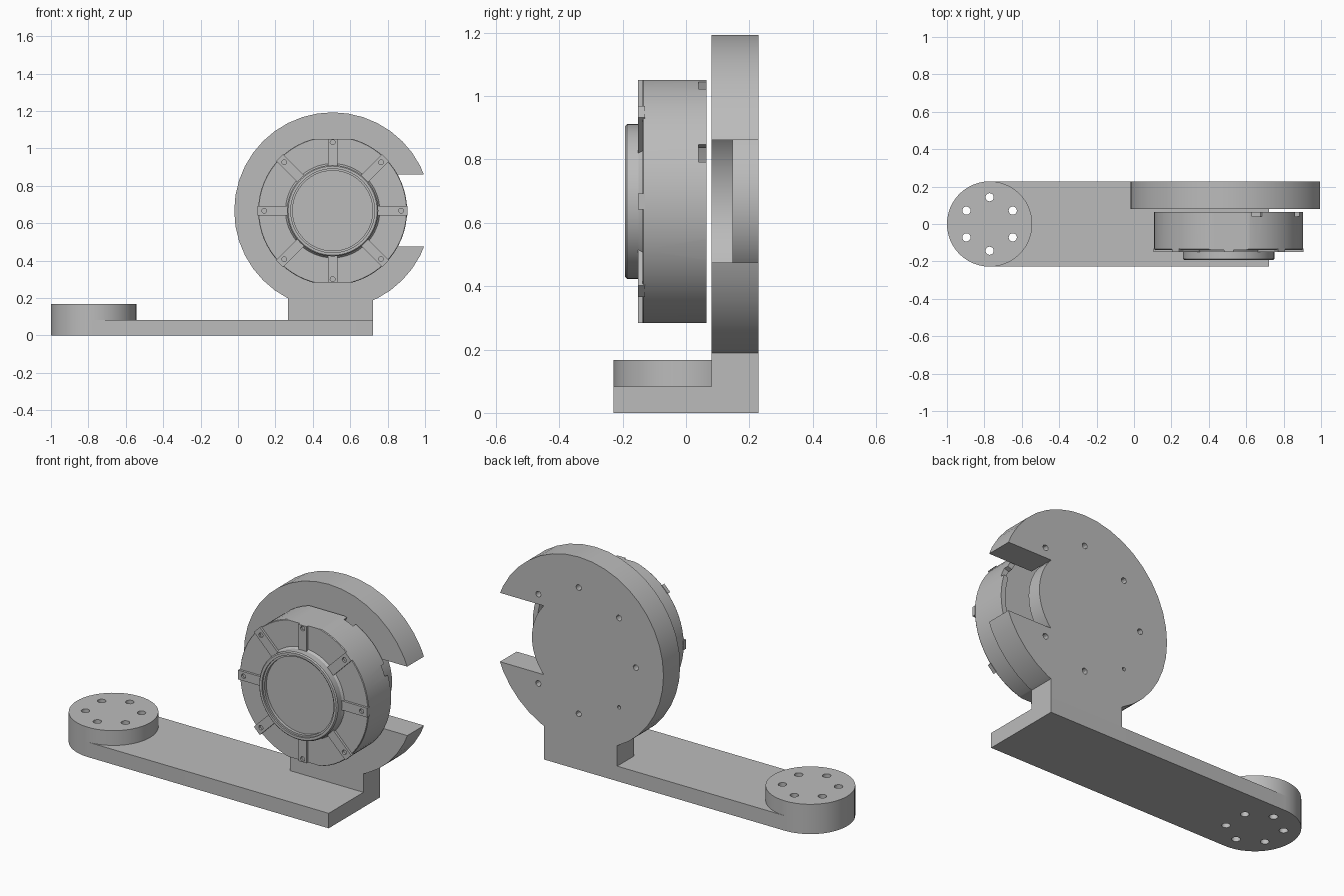
import bpy, bmesh, math
from mathutils import Matrix, Vector

if "Cube" in bpy.data.objects:
    bpy.data.objects.remove(bpy.data.objects["Cube"])

grey = bpy.data.materials.new("plain grey")
grey.use_nodes = True
COL = (0.5, 0.5, 0.5, 1)
grey.diffuse_color = COL
grey.node_tree.nodes["Principled BSDF"].inputs["Base Color"].default_value = COL

CX, CZ = 0.506, 0.667            # hub axis, running along y
PAD_X, PAD_R = -0.772, 0.228     # pad axis, running along z
ALONG_Y = Matrix.Rotation(math.pi / 2, 4, 'X')


def finish(name, bm):
    bmesh.ops.recalc_face_normals(bm, faces=bm.faces)
    me = bpy.data.meshes.new(name)
    bm.to_mesh(me)
    bm.free()
    ob = bpy.data.objects.new(name, me)
    bpy.context.collection.objects.link(ob)
    me.materials.append(grey)
    return ob


def box(name, lo, hi, spin=0.0, pivot=(0, 0, 0)):
    """Box between two corners, turned about the y axis at the pivot."""
    bm = bmesh.new()
    lo, hi = Vector(lo), Vector(hi)
    m = Matrix.Translation((lo + hi) / 2) @ Matrix.Diagonal((hi - lo).to_4d())
    m[3][3] = 1
    bmesh.ops.create_cube(bm, size=1)
    bm.transform(Matrix.Translation(pivot) @ Matrix.Rotation(-spin, 4, 'Y') @ m)
    return finish(name, bm)


def rod_y(name, x, z, r, y0, y1, seg=48):
    bm = bmesh.new()
    bmesh.ops.create_cone(bm, cap_ends=True, segments=seg, radius1=r, radius2=r, depth=y1 - y0)
    bm.transform(Matrix.Translation((x, (y0 + y1) / 2, z)) @ ALONG_Y)
    return finish(name, bm)


def rod_z(name, x, y, r, z0, z1, seg=48):
    bm = bmesh.new()
    bmesh.ops.create_cone(bm, cap_ends=True, segments=seg, radius1=r, radius2=r, depth=z1 - z0)
    bm.transform(Matrix.Translation((x, y, (z0 + z1) / 2)))
    return finish(name, bm)


def lathe_y(name, profile, seg=64):
    """Turn (radius, y) points about the hub axis."""
    bm = bmesh.new()
    vs = [bm.verts.new((r, y, 0)) for r, y in profile]
    es = [bm.edges.new(p) for p in zip(vs, vs[1:])]
    bmesh.ops.spin(bm, geom=vs + es, cent=(0, 0, 0), axis=(0, 1, 0),
                   angle=math.tau, steps=seg, use_duplicate=False)
    bmesh.ops.remove_doubles(bm, verts=bm.verts, dist=1e-5)
    bm.transform(Matrix.Translation((CX, 0, CZ)))
    return finish(name, bm)


def boolean(ob, tool, op='DIFFERENCE'):
    """Apply a boolean and throw the tool away."""
    mod = ob.modifiers.new("bool", 'BOOLEAN')
    mod.operation, mod.solver, mod.object = op, 'EXACT', tool
    deps = bpy.context.evaluated_depsgraph_get()
    me = bpy.data.meshes.new_from_object(ob.evaluated_get(deps))
    ob.modifiers.clear()
    ob.data = me
    bpy.data.objects.remove(tool)


def smooth(*obs):
    bpy.ops.object.select_all(action='DESELECT')
    for ob in obs:
        ob.select_set(True)
        bpy.context.view_layer.objects.active = ob
    bpy.ops.object.shade_smooth_by_angle(angle=math.radians(30))


# Base arm: flat bar with one rounded end
bm = bmesh.new()
pts = [(0.722, -PAD_R), (0.722, PAD_R)]
for i in range(25):
    a = math.pi / 2 + math.pi * i / 24
    pts.append((PAD_X + PAD_R * math.cos(a), PAD_R * math.sin(a)))
face = bm.faces.new([bm.verts.new((x, y, 0)) for x, y in pts])
ext = bmesh.ops.extrude_face_region(bm, geom=[face])
bmesh.ops.translate(bm, vec=(0, 0, 0.084),
                    verts=[v for v in ext["geom"] if isinstance(v, bmesh.types.BMVert)])
arm = finish("base_arm", bm)

# Round pad on the arm, both drilled with six holes
pad = rod_z("arm_pad", PAD_X, 0, PAD_R, 0.084, 0.167)
for i in range(6):
    a = math.radians(30 + 60 * i)
    for ob in (arm, pad):
        boolean(ob, rod_z("cutter", PAD_X + 0.143 * math.cos(a), 0.143 * math.sin(a),
                          0.022, -0.1, 0.3, 16))

# Upright plate: disc on a short pillar
plate = rod_y("mounting_plate", CX, CZ, 0.526, 0.08, PAD_R, 40)
boolean(plate, box("pillar", (0.267, 0.08, 0.084), (0.722, PAD_R, 0.3)), 'UNION')
# front pocket
boolean(plate, rod_y("cutter", CX, CZ, 0.291, 0.0, 0.146))
# side slot that stops at the round core
slot = box("cutter_slot", (CX, 0.0, 0.475), (1.2, 0.4, 0.861))
boolean(slot, rod_y("cutter", CX, CZ, 0.29, -0.1, 0.5))
boolean(plate, slot)
# ring of screw holes
for i in range(1, 8):
    a = math.radians(45 * i)
    r = 0.010 if i == 5 else 0.016
    boolean(plate, rod_y("cutter", CX + 0.354 * math.cos(a), CZ + 0.354 * math.sin(a),
                         r, 0.0, 0.4, 12))

# Motor housing with raised front ring and hollow back rim
housing = lathe_y("motor_housing", [
    (0, -0.165), (0.214, -0.165), (0.214, -0.182), (0.224, -0.182), (0.224, -0.192),
    (0.238, -0.192), (0.244, -0.186), (0.244, -0.150), (0.252, -0.138),
    (0.395, -0.138), (0.398, -0.134), (0.398, 0.065), (0.370, 0.065),
    (0.370, 0.034), (0, 0.034)])
# flats on top and bottom
for s in (-1, 1):
    z0, z1 = sorted((CZ + s * 0.383, CZ + s * 0.6))
    boolean(housing, box("cutter", (-0.2, -0.4, z0), (1.2, 0.4, z1)))
# eight gaps in the back rim, cut by four bars
for i in range(4):
    boolean(housing, box("cutter", (-0.6, 0.039, -0.03), (0.6, 0.1, 0.03),
                         math.radians(22.5 + 45 * i), (CX, 0, CZ)))

# Eight raised spokes on the front, each with a screw hole
spokes = []
for i in range(8):
    a = math.radians(45 * i)
    end = 0.383 if i in (2, 6) else 0.401
    sp = box("front_spoke_%d" % (i + 1), (0.236, -0.151, -0.026), (end, -0.130, 0.026),
             a, (CX, 0, CZ))
    boolean(sp, rod_y("cutter", CX + 0.366 * math.cos(a), CZ + 0.366 * math.sin(a),
                      0.013, -0.3, -0.138, 12))
    spokes.append(sp)

smooth(arm, pad, plate, housing, *spokes)
